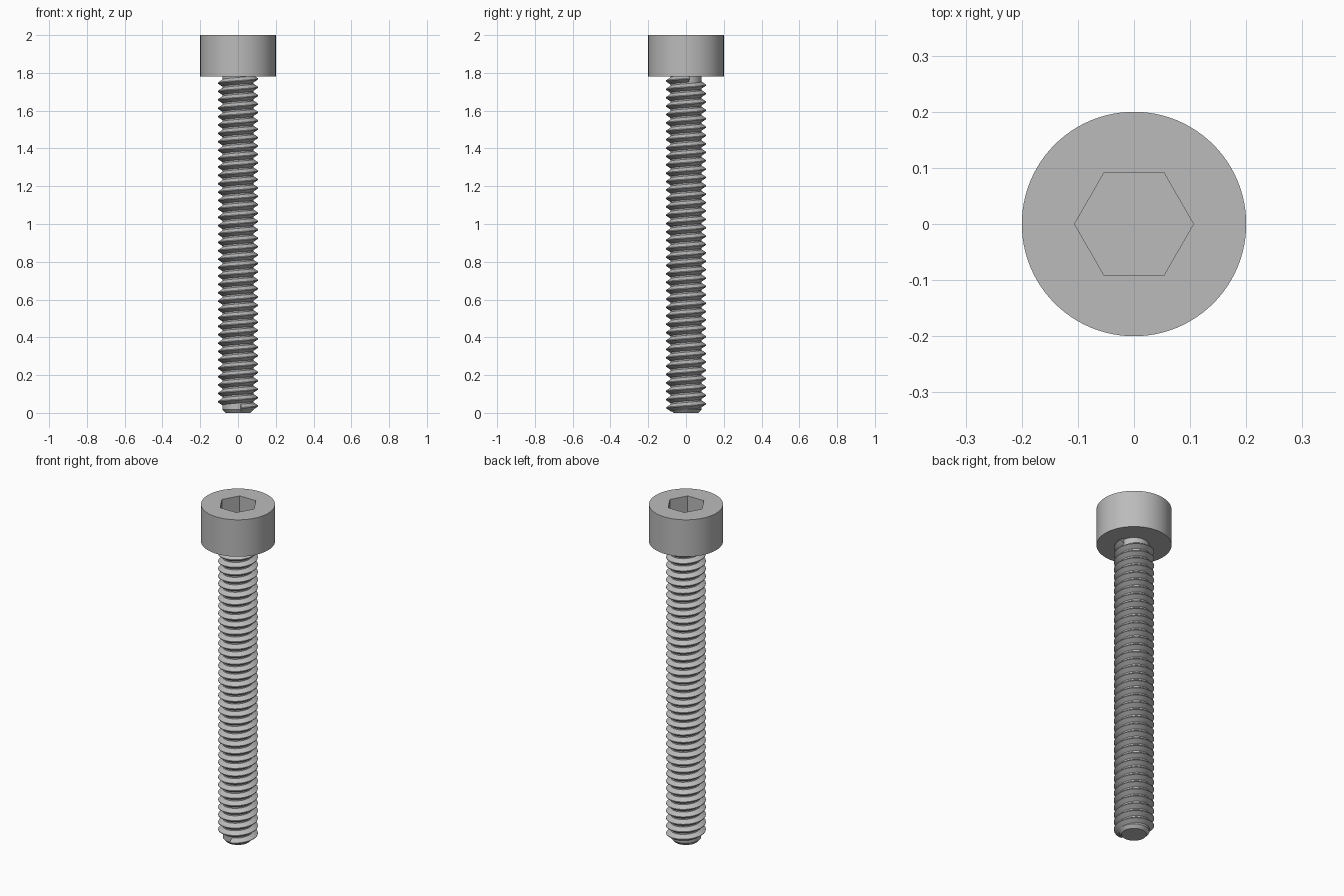
import bpy, bmesh, math

cube = bpy.data.objects.get("Cube")
if cube:
    bpy.data.objects.remove(cube, do_unlink=True)

steel = bpy.data.materials.new("steel_grey")
steel.use_nodes = True
GREY = (0.5, 0.5, 0.5, 1)
steel.diffuse_color = GREY
steel.node_tree.nodes["Principled BSDF"].inputs["Base Color"].default_value = GREY


def ring(bm, radius, z, sides):
    """A closed loop of vertices at one height."""
    steps = [2 * math.pi * i / sides for i in range(sides)]
    return [bm.verts.new((radius * math.cos(a), radius * math.sin(a), z)) for a in steps]


def bridge(bm, lower, upper):
    """Quads between two loops of equal size."""
    n = len(lower)
    for i in range(n):
        j = (i + 1) % n
        bm.faces.new((lower[i], lower[j], upper[j], upper[i]))


def finish(bm, name):
    bmesh.ops.recalc_face_normals(bm, faces=bm.faces)
    mesh = bpy.data.meshes.new(name)
    bm.to_mesh(mesh)
    bm.free()
    mesh.materials.append(steel)
    obj = bpy.data.objects.new(name, mesh)
    bpy.context.collection.objects.link(obj)
    bpy.ops.object.select_all(action='DESELECT')
    obj.select_set(True)
    bpy.context.view_layer.objects.active = obj
    bpy.ops.object.shade_smooth_by_angle(angle=math.radians(30))
    return obj


HEAD_BASE, TOP = 1.78, 2.0
CORE_R, CREST_R = 0.082, 0.107

# Cylindrical head with a hexagonal socket
bm = bmesh.new()
base, rim = ring(bm, 0.2, HEAD_BASE, 96), ring(bm, 0.2, TOP, 96)
bridge(bm, base, rim)
bm.faces.new(base)
mouth, floor = ring(bm, 0.106, TOP, 6), ring(bm, 0.106, TOP - 0.11, 6)
bridge(bm, floor, mouth)
bm.faces.new(floor)
edges = [bm.edges.get((loop[i - 1], loop[i])) for loop in (rim, mouth) for i in range(len(loop))]
bmesh.ops.triangle_fill(bm, edges=edges, use_beauty=True, normal=(0, 0, 1))
finish(bm, "head")

# Shank core with a chamfered tip
bm = bmesh.new()
loops = [ring(bm, r, z, 64) for r, z in ((0.066, 0), (CORE_R, 0.018), (CORE_R, HEAD_BASE + 0.01))]
for lower, upper in zip(loops, loops[1:]):
    bridge(bm, lower, upper)
bm.faces.new(loops[0])
bm.faces.new(loops[-1])
finish(bm, "shank_core")

# Right-handed V thread swept along a helix
PITCH, TURNS, STEPS = 0.0444, 39.25, 48
START_Z, START_ANGLE = 0.027, math.radians(-80)
section = [(CORE_R - 0.003, -0.0205), (CREST_R, -0.002), (CREST_R, 0.002), (CORE_R - 0.003, 0.0205)]
bm = bmesh.new()
cuts = []
for i in range(int(TURNS * STEPS) + 1):
    a = START_ANGLE + 2 * math.pi * i / STEPS
    z = START_Z + PITCH * i / STEPS
    cuts.append([bm.verts.new((r * math.cos(a), r * math.sin(a), z + dz)) for r, dz in section])
for lower, upper in zip(cuts, cuts[1:]):
    bridge(bm, lower, upper)
bm.faces.new(cuts[0])
bm.faces.new(cuts[-1])
finish(bm, "thread")
